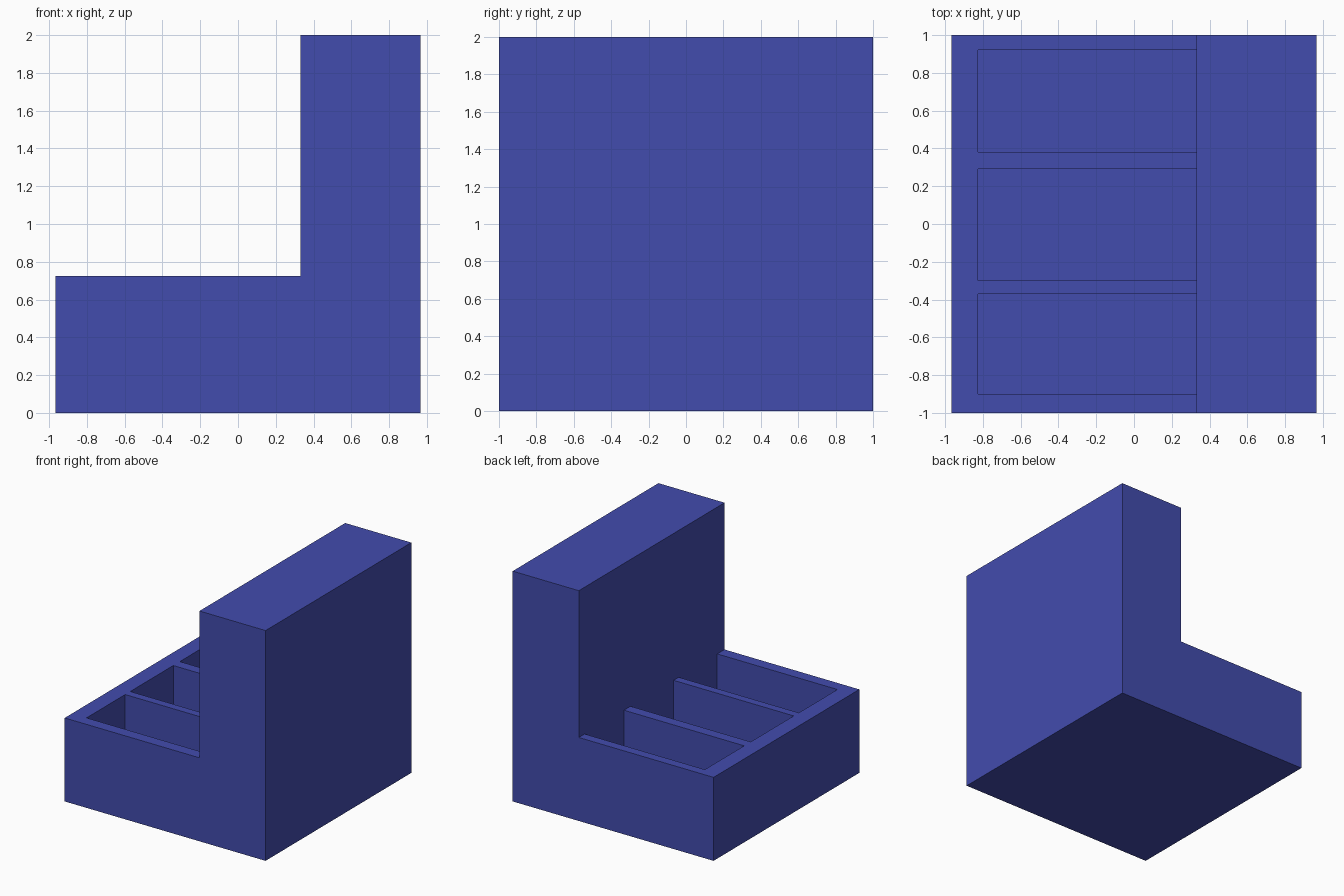
import bpy
import bmesh

if "Cube" in bpy.data.objects:
    bpy.data.objects.remove(bpy.data.objects["Cube"])

HALF_X, HALF_Y = 0.965, 1.0
BACK_X = 0.33        # front face of the tall back block
TRAY_Z, TOP_Z = 0.725, 2.0
FLOOR_Z = 0.15       # floor of the compartments


def prism(name, profile, y0, y1):
    """Extrude an x-z profile from y0 to y1."""
    bm = bmesh.new()
    face = bm.faces.new([bm.verts.new((x, y0, z)) for x, z in profile])
    ext = bmesh.ops.extrude_face_region(bm, geom=[face])
    moved = [v for v in ext["geom"] if isinstance(v, bmesh.types.BMVert)]
    bmesh.ops.translate(bm, verts=moved, vec=(0, y1 - y0, 0))
    bmesh.ops.recalc_face_normals(bm, faces=bm.faces[:])
    mesh = bpy.data.meshes.new(name)
    bm.to_mesh(mesh)
    bm.free()
    obj = bpy.data.objects.new(name, mesh)
    bpy.context.collection.objects.link(obj)
    return obj


# L-shaped body: low tray with a tall back block
body = prism("divided_tray_body", [
    (-HALF_X, 0), (HALF_X, 0), (HALF_X, TOP_Z),
    (BACK_X, TOP_Z), (BACK_X, TRAY_Z), (-HALF_X, TRAY_Z)], -HALF_Y, HALF_Y)

blue = bpy.data.materials.new("blue")
blue.diffuse_color = (0.055, 0.072, 0.42, 1)
blue.use_nodes = True
blue.node_tree.nodes["Principled BSDF"].inputs["Base Color"].default_value = blue.diffuse_color
body.data.materials.append(blue)

# Three open compartments cut into the tray
cutters = []
for i, (y0, y1) in enumerate([(-0.90, -0.37), (-0.30, 0.29), (0.38, 0.92)]):
    cutter = prism(f"compartment_cutter_{i + 1}", [
        (-0.825, FLOOR_Z), (BACK_X, FLOOR_Z),
        (BACK_X, 1.0), (-0.825, 1.0)], y0, y1)
    cutter.data.materials.append(blue)
    cutter.hide_render = True
    mod = body.modifiers.new(f"compartment_{i + 1}", 'BOOLEAN')
    mod.operation = 'DIFFERENCE'
    mod.solver = 'EXACT'
    mod.object = cutter
    cutters.append(cutter)

# Apply the cuts and drop the cutters
bpy.context.view_layer.objects.active = body
body.select_set(True)
for mod in list(body.modifiers):
    bpy.ops.object.modifier_apply(modifier=mod.name)
for cutter in cutters:
    bpy.data.objects.remove(cutter, do_unlink=True)
